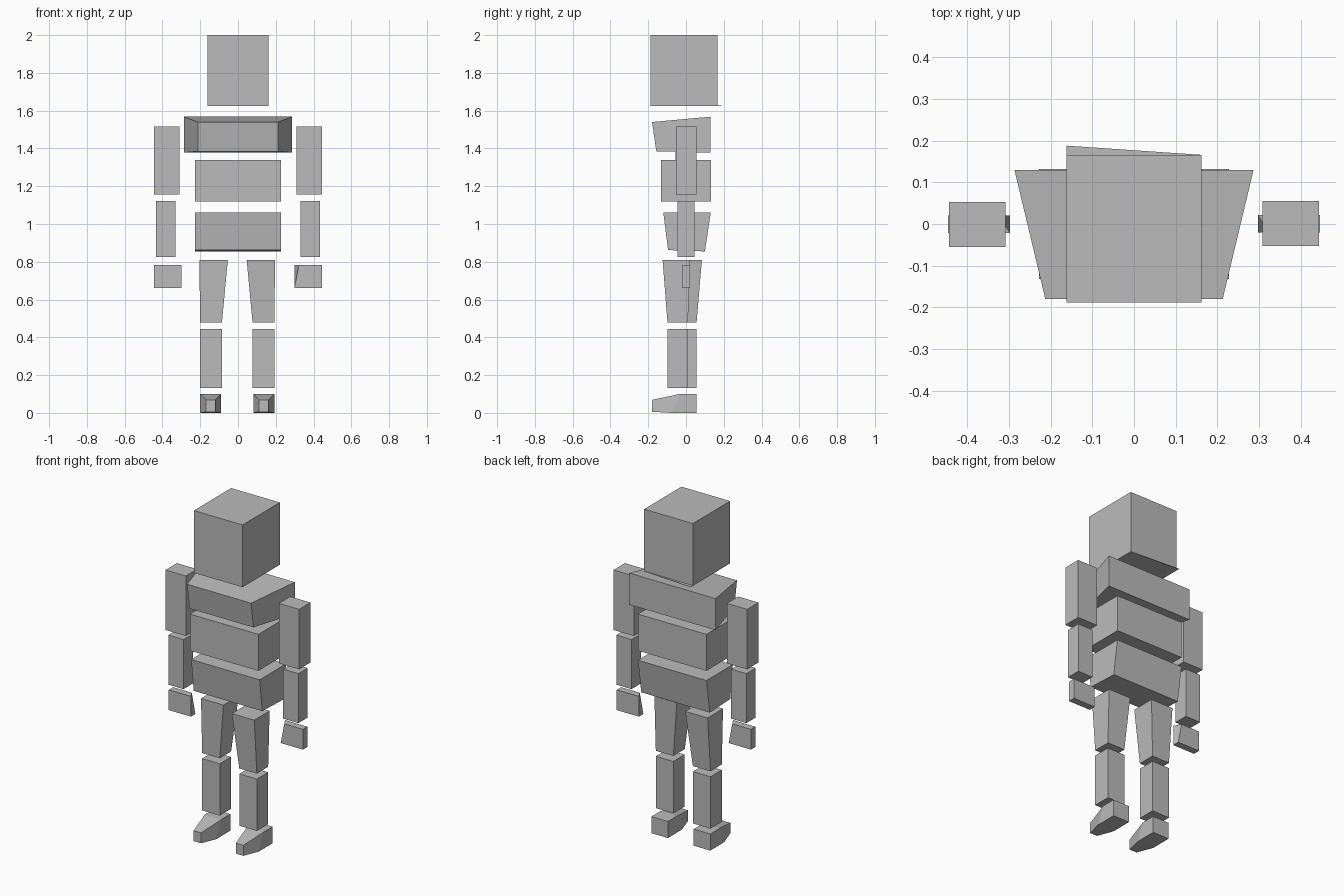
import bpy
import bmesh

if "Cube" in bpy.data.objects:
    bpy.data.objects.remove(bpy.data.objects["Cube"], do_unlink=True)

# Single matte grey
grey = bpy.data.materials.new("mid_grey")
grey.use_nodes = True
grey.diffuse_color = (0.5, 0.5, 0.5, 1)
grey.node_tree.nodes["Principled BSDF"].inputs["Base Color"].default_value = (0.5, 0.5, 0.5, 1)


def rect(x0, x1, y0, y1, z):
    """Horizontal four-corner ring."""
    return [(x0, y0, z), (x1, y0, z), (x1, y1, z), (x0, y1, z)]


def wall(x0, x1, z0, z1, y):
    """Upright four-corner ring."""
    return [(x0, y, z0), (x1, y, z0), (x1, y, z1), (x0, y, z1)]


def loft(name, *rings):
    """Closed solid skinned through rings of equal corner count."""
    bm = bmesh.new()
    loops = [[bm.verts.new(p) for p in ring] for ring in rings]
    n = len(loops[0])
    for a, b in zip(loops, loops[1:]):
        for i in range(n):
            j = (i + 1) % n
            bm.faces.new((a[i], a[j], b[j], b[i]))
    bm.faces.new(loops[0])
    bm.faces.new(loops[-1])
    bmesh.ops.recalc_face_normals(bm, faces=bm.faces[:])
    mesh = bpy.data.meshes.new(name)
    bm.to_mesh(mesh)
    bm.free()
    mesh.materials.append(grey)
    obj = bpy.data.objects.new(name, mesh)
    bpy.context.collection.objects.link(obj)
    return obj


def turned(ring, s):
    """Half turn about the vertical axis when s is -1."""
    return [(s * x, s * y, z) for x, y, z in ring]


# Head, with the thin skewed plate under it
loft("head", rect(-0.162, 0.162, -0.188, 0.166, 1.627),
     rect(-0.162, 0.162, -0.188, 0.166, 2.0))
plate = [(-0.162, -0.188), (0.162, -0.188), (0.162, 0.166), (-0.162, 0.188)]
loft("head_base", *[[(x, y, z) for x, y in plate] for z in (1.625, 1.627)])

# Torso: flared chest, plain waist, tapered hips
loft("chest",
     [(-0.213, -0.157, 1.385), (0.213, -0.157, 1.385),
      (0.213, -0.18, 1.54), (-0.213, -0.18, 1.54)],
     wall(-0.287, 0.287, 1.378, 1.568, 0.13))
loft("waist", rect(-0.228, 0.228, -0.132, 0.132, 1.118),
     rect(-0.228, 0.228, -0.132, 0.132, 1.338))
loft("hips",
     [(-0.228, -0.095, 0.862), (0.228, -0.095, 0.862),
      (0.228, 0.1, 0.855), (-0.228, 0.1, 0.855)],
     rect(-0.228, 0.228, -0.12, 0.131, 1.06))

# Arms: the right one is the left one given a half turn
for side, s in (("left", 1), ("right", -1)):
    for part, box, low, high in (
            ("upper_arm", (0.309, 0.444, -0.053, 0.055), 1.155, 1.516),
            ("forearm", (0.332, 0.433, -0.044, 0.044), 0.825, 1.123)):
        loft(f"{side}_{part}", turned(rect(*box, low), s),
             turned(rect(*box, high), s))
    # Hand with one clipped upper inner corner
    top = rect(0.298, 0.446, -0.02, 0.022, 0.782)
    top[0] = (0.322, -0.02, 0.782)
    loft(f"{side}_hand", turned(rect(0.298, 0.446, -0.02, 0.022, 0.66), s),
         turned(top, s))

# Legs: the left one stands slightly ahead of the right one
for side, s, shift, step in (("left", 1, 0.0, 0.0), ("right", -1, 0.008, 0.046)):
    def sole(a, b):
        return sorted((s * (a + shift), s * (b + shift)))

    knee = (*sole(0.077, 0.194), -0.098 + step, 0.01 + step)
    thigh = (*sole(0.046, 0.195), -0.124 + step * 1.35, 0.022 + step * 1.35)
    loft(f"{side}_thigh", rect(*knee, 0.478), rect(*thigh, 0.81))
    loft(f"{side}_shin", rect(*knee, 0.133), rect(*knee, 0.445))

    # Foot: square heel running into a narrow wedge toe
    x0, x1 = sole(0.082, 0.192)
    t0, t1 = sole(0.112, 0.161)
    middle = [(x0, -0.077, 0), (x1, -0.077, 0), (x1, -0.033, 0.1), (x0, -0.033, 0.1)]
    loft(f"{side}_foot", wall(t0, t1, 0.006, 0.069, -0.18), middle,
         wall(x0, x1, 0, 0.1, 0.055))
